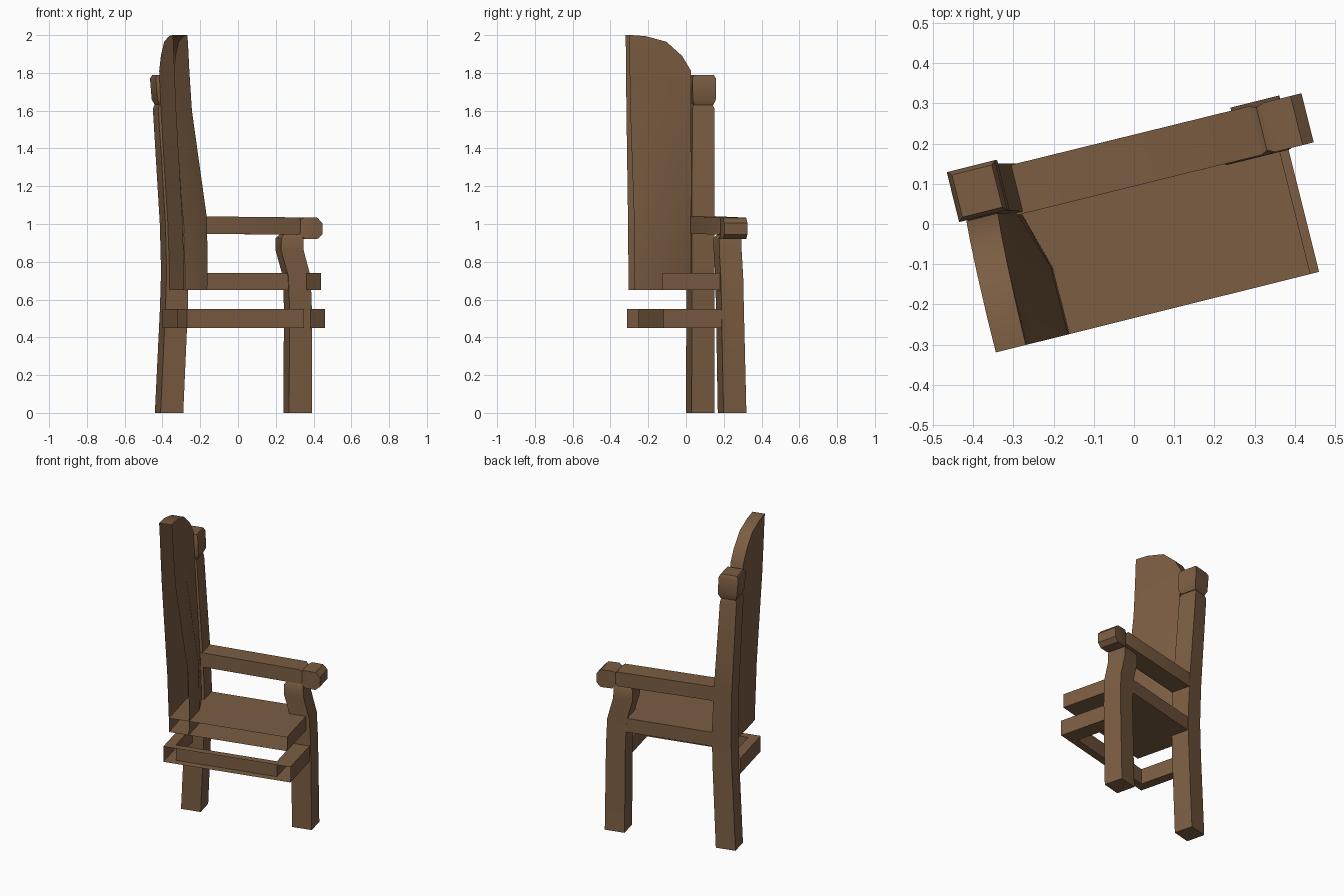
import bpy, bmesh, math
from mathutils import Matrix

# Half of a high-backed armchair, turned 14 degrees; the middle plane is left open.
TURN = Matrix.Rotation(math.radians(14), 4, 'Z')
MID = -0.227

wood = bpy.data.materials.new("wood")
wood.diffuse_color = (0.2, 0.11, 0.055, 1)


def finish(name, bm, angle=40):
    bmesh.ops.recalc_face_normals(bm, faces=bm.faces)
    bm.transform(TURN)
    me = bpy.data.meshes.new(name)
    bm.to_mesh(me)
    bm.free()
    ob = bpy.data.objects.new(name, me)
    bpy.context.collection.objects.link(ob)
    me.materials.append(wood)
    bpy.ops.object.select_all(action='DESELECT')
    ob.select_set(True)
    bpy.context.view_layer.objects.active = ob
    bpy.ops.object.shade_smooth_by_angle(angle=math.radians(angle))
    return ob


def loft(name, rings, closed=True, angle=40):
    bm = bmesh.new()
    vs = [[bm.verts.new(p) for p in r] for r in rings]
    n = len(rings[0])
    for a, b in zip(vs, vs[1:]):
        for i in range(n if closed else n - 1):
            j = (i + 1) % n
            bm.faces.new((a[i], a[j], b[j], b[i]))
    bm.faces.new(vs[0])
    bm.faces.new(vs[-1])
    return finish(name, bm, angle)


def upright(name, rows):
    # rows: z, x0, x1, y0, y1
    return loft(name, [[(a, c, z), (b, c, z), (b, d, z), (a, d, z)]
                       for z, a, b, c, d in rows])


def lengthwise(name, rows):
    # rows: x, y0, y1, z0, z1
    return loft(name, [[(x, a, c), (x, b, c), (x, b, d), (x, a, d)]
                       for x, a, b, c, d in rows])


def slab(name, outline, z0, z1):
    # outline starts and ends on the open middle plane
    return loft(name, [[(x, y, z) for x, y in outline] for z in (z0, z1)],
                closed=False)


# Legs
upright("back_post", [
    (0, -0.398, -0.274, 0.099, 0.223), (0.55, -0.372, -0.25, 0.095, 0.217),
    (0.75, -0.366, -0.247, 0.094, 0.216), (1.0, -0.372, -0.258, 0.096, 0.219),
    (1.61, -0.407, -0.303, 0.111, 0.231), (1.635, -0.398, -0.312, 0.12, 0.222)])
upright("back_post_cap", [
    (1.63, -0.398, -0.305, 0.122, 0.225), (1.66, -0.412, -0.292, 0.11, 0.236),
    (1.77, -0.421, -0.297, 0.11, 0.238), (1.79, -0.41, -0.308, 0.12, 0.228)])
upright("front_leg", [
    (0, 0.303, 0.428, 0.098, 0.223), (0.55, 0.303, 0.425, 0.088, 0.21),
    (0.72, 0.297, 0.418, 0.086, 0.208), (0.86, 0.257, 0.38, 0.087, 0.209),
    (0.925, 0.258, 0.378, 0.087, 0.209), (0.95, 0.28, 0.36, 0.105, 0.19)])

# Armrest with knob end
lengthwise("armrest", [
    (-0.32, 0.092, 0.217, 0.95, 1.042), (0.35, 0.09, 0.215, 0.943, 1.035),
    (0.37, 0.1, 0.205, 0.955, 1.02)])
lengthwise("armrest_knob", [
    (0.36, 0.1, 0.205, 0.945, 1.02), (0.385, 0.089, 0.215, 0.922, 1.035),
    (0.455, 0.089, 0.215, 0.92, 1.033), (0.483, 0.089, 0.215, 0.945, 1.005)])

# Seat and side rail
slab("seat", [(-0.35, MID), (-0.35, 0.1), (0.396, 0.1), (0.396, MID)], 0.65, 0.74)
lengthwise("side_rail", [(-0.27, 0.095, 0.21, 0.65, 0.74),
                         (0.32, 0.095, 0.208, 0.65, 0.74)])

# Lower stretchers: front, back and middle bars in one piece
slab("stretchers", [(-0.385, MID), (-0.385, 0.11), (-0.323, 0.11),
                    (-0.323, -0.18), (0.315, -0.18), (0.315, 0.11),
                    (0.418, 0.11), (0.418, MID)], 0.45, 0.55)

# Backrest: z, rear x, front edge x, padded front x, side y
rows = [(0.65, -0.35, -0.267, -0.225, 0.1), (0.74, -0.35, -0.267, -0.222, 0.1),
        (1.03, -0.36, -0.277, -0.226, 0.1), (1.6, -0.394, -0.312, -0.308, 0.105),
        (1.81, -0.403, -0.322, -0.322, 0.108), (1.89, -0.406, -0.326, -0.326, 0.06),
        (1.965, -0.409, -0.33, -0.33, -0.025), (1.995, -0.411, -0.333, -0.333, -0.14),
        (2.0, -0.411, -0.334, -0.334, -0.215)]
loft("backrest", [[(r, MID, z), (r, s, z), (f, s, z),
                   (p, MID + (s - MID) * 0.52, z), (p, MID, z)]
                  for z, r, f, p, s in rows], closed=False)
